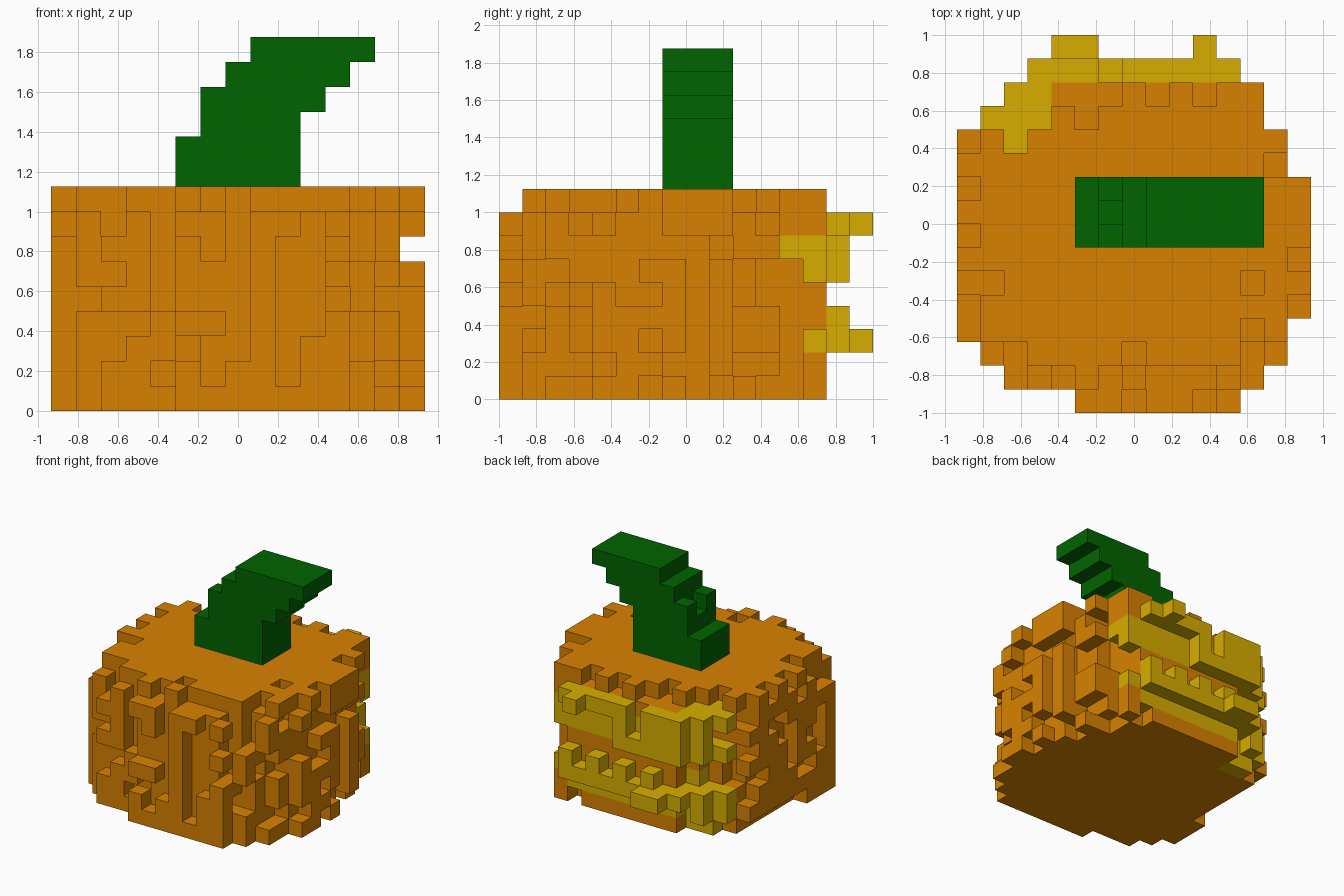
import bpy, bmesh, random
from mathutils import Vector

if "Cube" in bpy.data.objects:
    bpy.data.objects.remove(bpy.data.objects["Cube"])

S = 0.125                      # voxel edge
ORIGIN = Vector((-7.5 * S, -8 * S, 0))
rng = random.Random(11)


def material(name, rgb):
    m = bpy.data.materials.new(name)
    m.use_nodes = True
    m.diffuse_color = (*rgb, 1)
    m.node_tree.nodes["Principled BSDF"].inputs["Base Color"].default_value = (*rgb, 1)
    return m


ORANGE = material("pumpkin orange", (0.69, 0.222, 0.0))
YELLOW = material("mustard yellow", (0.69, 0.42, 0.0))
GREEN = material("stem green", (0.0, 0.127, 0.0))


def build(name, cells, solid, mat):
    """Mesh only the exposed sides of a set of voxels."""
    bm = bmesh.new()
    verts = {}

    def vert(p):
        if p not in verts:
            verts[p] = bm.verts.new(ORIGIN + Vector(p) * S)
        return verts[p]

    for c in sorted(cells):
        for axis in range(3):
            u, v = (axis + 1) % 3, (axis + 2) % 3
            for side in (0, 1):
                n = list(c)
                n[axis] += 2 * side - 1
                if tuple(n) in solid:
                    continue
                ring = []
                for a, b in ((0, 0), (1, 0), (1, 1), (0, 1)):
                    p = list(c)
                    p[axis] += side
                    p[u] += a
                    p[v] += b
                    ring.append(vert(tuple(p)))
                bm.faces.new(ring if side else ring[::-1])
    mesh = bpy.data.meshes.new(name)
    bm.to_mesh(mesh)
    bm.free()
    mesh.materials.append(mat)
    bpy.context.collection.objects.link(bpy.data.objects.new(name, mesh))


# Plan outline: first and last column of each row, front to back
rows = [(5, 11), (2, 12), (1, 13), (0, 13)] + [(0, 14)] * 6 + \
       [(0, 13)] * 2 + [(1, 12), (2, 12), (3, 11)]
plan = {(i, j) for j, (a, b) in enumerate(rows) for i in range(a, b + 1)}
core = {(i, j) for i, j in plan
        if all((i + a, j + b) in plan for a in (-1, 0, 1) for b in (-1, 0, 1))}

# Raised lumps on the foremost row, bottom to top
front = ["#######", "#.##.##", "...#.##", "##.#..#",
         "...#...", "...#..#", ".#.#...", "##.##.#"]

# Toothed rim of the top layer, front to back
top = ["...............",
       ".....#.#.......",
       "...####.####...",
       ".###########.#.",
       ".#############.",
       "..##########.##",
       "##############.",
       ".##############",
       "###############",
       ".##############",
       "#############..",
       ".#.###########.",
       "....#.#######..",
       ".......#.#.##.."]

body, patch = set(), set()
for k in range(8):
    for i, j in sorted(plan):
        cell = (i, j, k)
        below = (i, j, k - 1)
        if (i, j) in core:
            # The core shows through the patch in its lumpy bands
            stained = j == 13 and k in (1, 2, 5, 6) or j == 12 and i < 4 and k != 4
            (patch if stained else body).add(cell)
        elif j == 0:
            if front[k][i - 5] == "#":
                body.add(cell)
        elif j >= 14:
            if k == 2 or k == 7 and i != 6 or k in (5, 6) and i <= 7 and rng.random() < 0.6 \
                    or k in (3, 5) and rng.random() < 0.35:
                patch.add(cell)
        elif j >= 12:
            # Corners of the back: discoloured right, mixed left
            if k in (1, 2, 5, 6) and rng.random() < 0.7:
                patch.add(cell)
            elif k == 7:
                (patch if i < 5 else body).add(cell)
            elif i < 5 and k == 0 and j == 12 and i > 1:
                patch.add(cell)
            elif i > 10 and rng.random() < 0.4:
                body.add(cell)
        else:
            # Lumpy skin: fuller on the right and front, sparse at the back left
            density = 0.65 if i < 7 or j < 2 else 0.5
            if k == 0:
                full = j < 6 or rng.random() < 0.3
            elif below in body:
                full = rng.random() < density + 0.08
            else:
                full = rng.random() < density - 0.05
            if full and not (i == 14 and k == 6):
                body.add(cell)
body |= {(i, j, 8) for j, row in enumerate(top) for i, ch in enumerate(row) if ch == "#"}
body.discard((2, 11, 7))
patch |= {(2, 11, 7), (4, 15, 2), (5, 15, 2), (10, 15, 7)}
body -= patch

# Stem: stacked steps leaning to the model's left, with one notch
steps = [(5, 9), (5, 9), (6, 9), (6, 10), (7, 11), (8, 12)]
stem = {(i, j, 9 + n) for n, (a, b) in enumerate(steps)
        for i in range(a, b + 1) for j in (7, 8, 9)}
stem.remove((6, 8, 12))

solid = body | patch | stem
build("pumpkin_body", body, solid, ORANGE)
build("discoloured_patch", patch, solid, YELLOW)
build("stem", stem, solid, GREEN)
